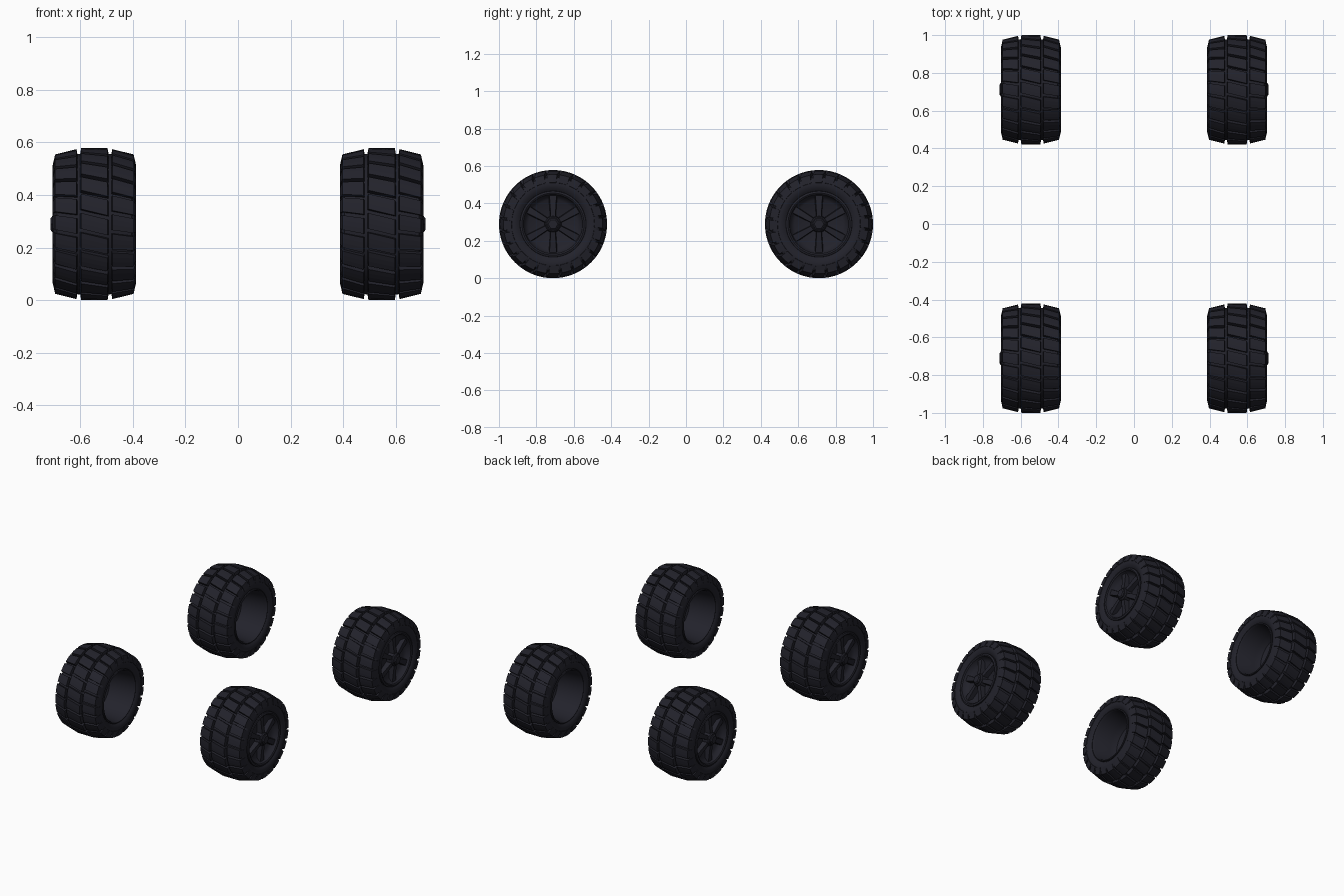
import bpy, bmesh
from math import sin, cos, pi, tau, radians

cube = bpy.data.objects.get("Cube")
if cube:
    bpy.data.objects.remove(cube, do_unlink=True)

rubber = bpy.data.materials.new("dark_rubber")
rubber.use_nodes = True
COLOUR = (0.016, 0.016, 0.024, 1)
rubber.diffuse_color = COLOUR
bsdf = rubber.node_tree.nodes["Principled BSDF"]
bsdf.inputs["Base Color"].default_value = COLOUR
bsdf.inputs["Roughness"].default_value = 0.8

RADIUS = 0.289
BLOCKS = 24
PITCH = tau / BLOCKS


def polar(x, r, a):
    """Point around the axle, which runs along x."""
    return (x, -r * cos(a), r * sin(a))


def lathe(bm, profile, steps=64, closed=True):
    rings = [[bm.verts.new(polar(x, r, tau * i / steps)) for x, r in profile]
             for i in range(steps)]
    n = len(profile)
    for i in range(steps):
        a, b = rings[i], rings[(i + 1) % steps]
        for j in range(n if closed else n - 1):
            k = (j + 1) % n
            bm.faces.new((a[j], a[k], b[k], b[j]))


def prism(bm, sections):
    """Solid through a row of equal cross-sections."""
    rows = [[bm.verts.new(p) for p in s] for s in sections]
    n = len(rows[0])
    for a, b in zip(rows, rows[1:]):
        for j in range(n):
            bm.faces.new((a[j], a[(j + 1) % n], b[(j + 1) % n], b[j]))
    bm.faces.new(rows[0])
    bm.faces.new(rows[-1][::-1])


def finish(bm, name):
    bmesh.ops.remove_doubles(bm, verts=bm.verts, dist=0.0001)
    bmesh.ops.dissolve_degenerate(bm, edges=bm.edges, dist=0.0001)
    bmesh.ops.recalc_face_normals(bm, faces=bm.faces)
    mesh = bpy.data.meshes.new(name)
    bm.to_mesh(mesh)
    bm.free()
    mesh.materials.append(rubber)
    return mesh


def mirrored(half):
    return half + [(-x, r) for x, r in reversed(half)]


# Tire carcass with rounded sidewalls
bm = bmesh.new()
lathe(bm, mirrored([(-0.10, 0.165), (-0.135, 0.17), (-0.152, 0.188), (-0.158, 0.212),
                    (-0.154, 0.235), (-0.142, 0.25), (-0.06, 0.267)]))
tire = finish(bm, "tire")

# Tread: one middle row and two shoulder rows of slanted blocks
middle = [(-0.056, 0.255), (-0.05, RADIUS), (0.05, RADIUS), (0.056, 0.255)]
shoulder = [(0.062, 0.25), (0.068, 0.285), (0.149, 0.265), (0.159, 0.222), (0.145, 0.215)]
other = [(-x, r) for x, r in shoulder]
bm = bmesh.new()
for row, phase, slant in ((middle, 0, 0.85), (shoulder, 0.25, 0.6), (other, -0.25, 0.6)):
    for i in range(BLOCKS):
        mid = (i + phase) * PITCH
        prism(bm, [[polar(x, r, mid + t * PITCH - slant * x) for x, r in row]
                   for t in (-0.4, -0.13, 0.13, 0.4)])
tread = finish(bm, "tread")

# Rim: outer lip, recessed face, and a deep dish on the inner side
bm = bmesh.new()
lathe(bm, [(-0.105, 0), (-0.11, 0.13), (-0.125, 0.15), (-0.149, 0.158), (-0.154, 0.166),
           (-0.15, 0.176), (-0.13, 0.178), (0.13, 0.178), (0.149, 0.176), (0.152, 0.17),
           (0.14, 0.163), (0.02, 0.152), (-0.02, 0.135), (-0.04, 0.09), (-0.045, 0)],
      closed=False)
rim = finish(bm, "rim")

# Six tapered spokes
bm = bmesh.new()
for i in range(6):
    a = tau * i / 6 + pi / 6
    sections = []
    for r, w, front in ((0.02, 0.011, -0.145), (0.157, 0.019, -0.133)):
        sections.append([(x, -r * cos(a) + s * sin(a), r * sin(a) + s * cos(a))
                         for x, s in ((-0.10, -w * 1.3), (front, -w),
                                      (front, w), (-0.10, w * 1.3))])
    prism(bm, sections)
spokes = finish(bm, "spokes")

# Hub with a six-sided nut
bm = bmesh.new()
lathe(bm, [(-0.10, 0.046), (-0.148, 0.042), (-0.154, 0.036), (-0.154, 0)], 32, False)
hub = finish(bm, "hub")
bm = bmesh.new()
lathe(bm, [(-0.15, 0.036), (-0.16, 0.035), (-0.166, 0.026), (-0.166, 0)], 6, False)
nut = finish(bm, "hub_nut")

# Four wheels, each facing outward
smooth = []
for side, x, turn in (("right", -0.546, 0), ("left", 0.546, pi)):
    for end, y in (("front", -0.711), ("back", 0.711)):
        for mesh in (tire, tread, rim, spokes, hub, nut):
            part = bpy.data.objects.new(f"{end}_{side}_{mesh.name}", mesh)
            part.location = (x, y, RADIUS)
            part.rotation_euler.z = turn
            bpy.context.collection.objects.link(part)
            if mesh in (tire, rim, hub) and (side, end) == ("right", "front"):
                smooth.append(part)

bpy.ops.object.select_all(action="DESELECT")
for part in smooth:
    part.select_set(True)
bpy.context.view_layer.objects.active = smooth[0]
bpy.ops.object.shade_smooth_by_angle(angle=radians(35))
